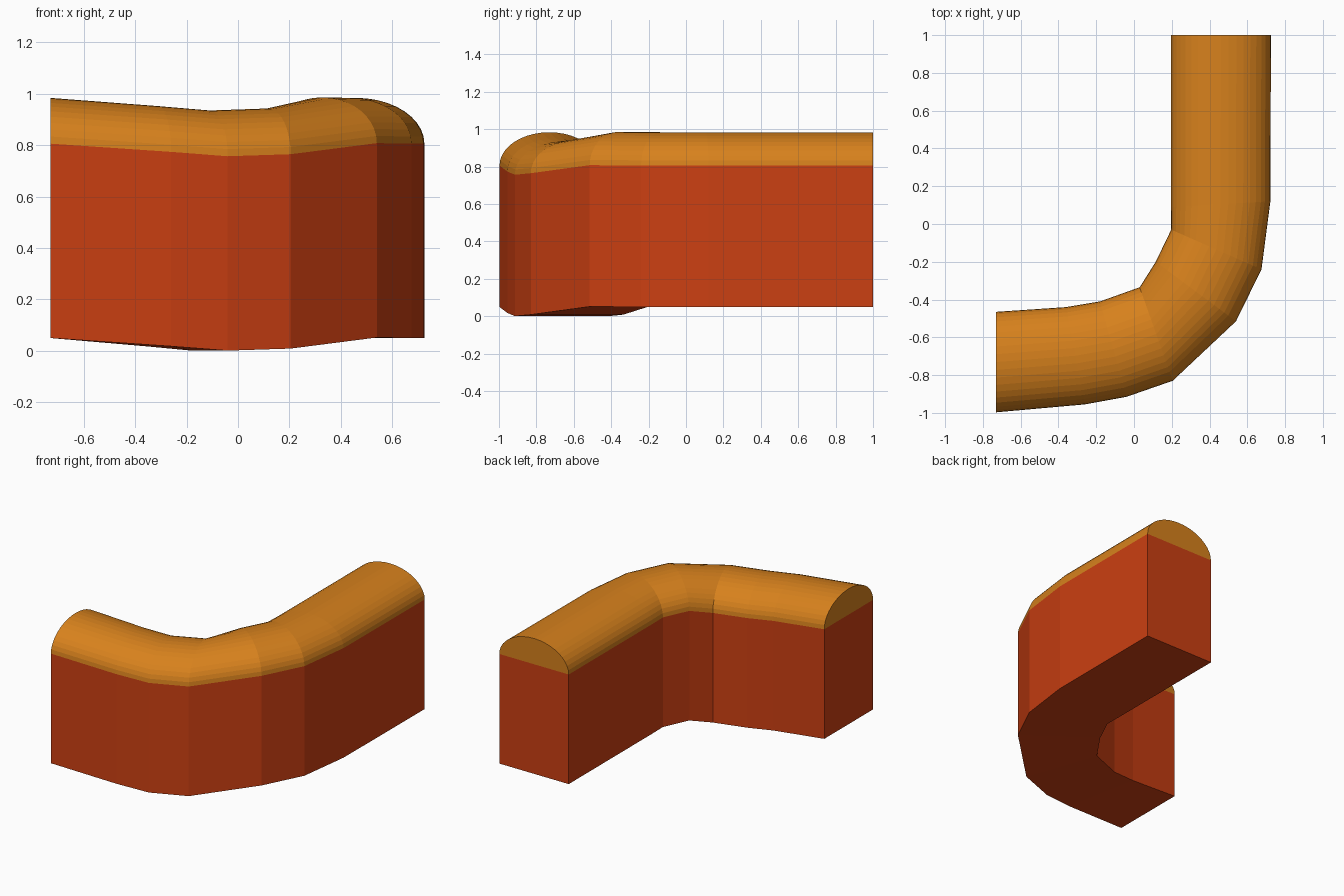
import bpy, bmesh, math

if "Cube" in bpy.data.objects:
    bpy.data.objects.remove(bpy.data.objects["Cube"])

# Stations along the bend: outer x, y, inner x, y, base height
STATIONS = [
    (0.725, 1.0, 0.195, 1.0, 0.05),
    (0.722, 0.12, 0.195, 0.09, 0.05),
    (0.675, -0.24, 0.197, -0.03, 0.05),
    (0.54, -0.515, 0.115, -0.20, 0.052),
    (0.205, -0.83, 0.03, -0.335, 0.009),
    (-0.04, -0.915, -0.18, -0.41, 0.001),
    (-0.26, -0.955, -0.36, -0.44, 0.018),
    (-0.73, -0.997, -0.73, -0.465, 0.05),
]
WALL_H, CAP_H, CAP_SEGS = 0.756, 0.178, 20


def material(name, color):
    m = bpy.data.materials.new(name)
    m.diffuse_color = color
    m.use_nodes = True
    m.node_tree.nodes["Principled BSDF"].inputs["Base Color"].default_value = m.diffuse_color
    return m


def sweep(name, profile, mat):
    """Loft a closed (across 0..1, height) profile through the stations."""
    bm = bmesh.new()
    rings = []
    for ox, oy, ix, iy, z in STATIONS:
        rings.append([bm.verts.new((ox + (ix - ox) * t, oy + (iy - oy) * t, z + h))
                      for t, h in profile])
    n = len(profile)
    for a, b in zip(rings, rings[1:]):
        for i in range(n):
            j = (i + 1) % n
            bm.faces.new((a[i], a[j], b[j], b[i]))
    bm.faces.new(rings[0])
    bm.faces.new(rings[-1][::-1])
    bmesh.ops.recalc_face_normals(bm, faces=bm.faces)
    me = bpy.data.meshes.new(name)
    bm.to_mesh(me)
    bm.free()
    me.materials.append(mat)
    ob = bpy.data.objects.new(name, me)
    bpy.context.collection.objects.link(ob)
    return ob


# Straight-sided wall
sweep("wall", [(0, 0), (0, WALL_H), (1, WALL_H), (1, 0)],
      material("red", (0.60, 0.05, 0.006, 1)))

# Rounded coping on top of the wall
arc = [(0.5 - 0.5 * math.cos(math.pi * i / CAP_SEGS),
        WALL_H + CAP_H * math.sin(math.pi * i / CAP_SEGS)) for i in range(CAP_SEGS + 1)]
sweep("coping", arc, material("orange", (0.68, 0.22, 0.012, 1)))
